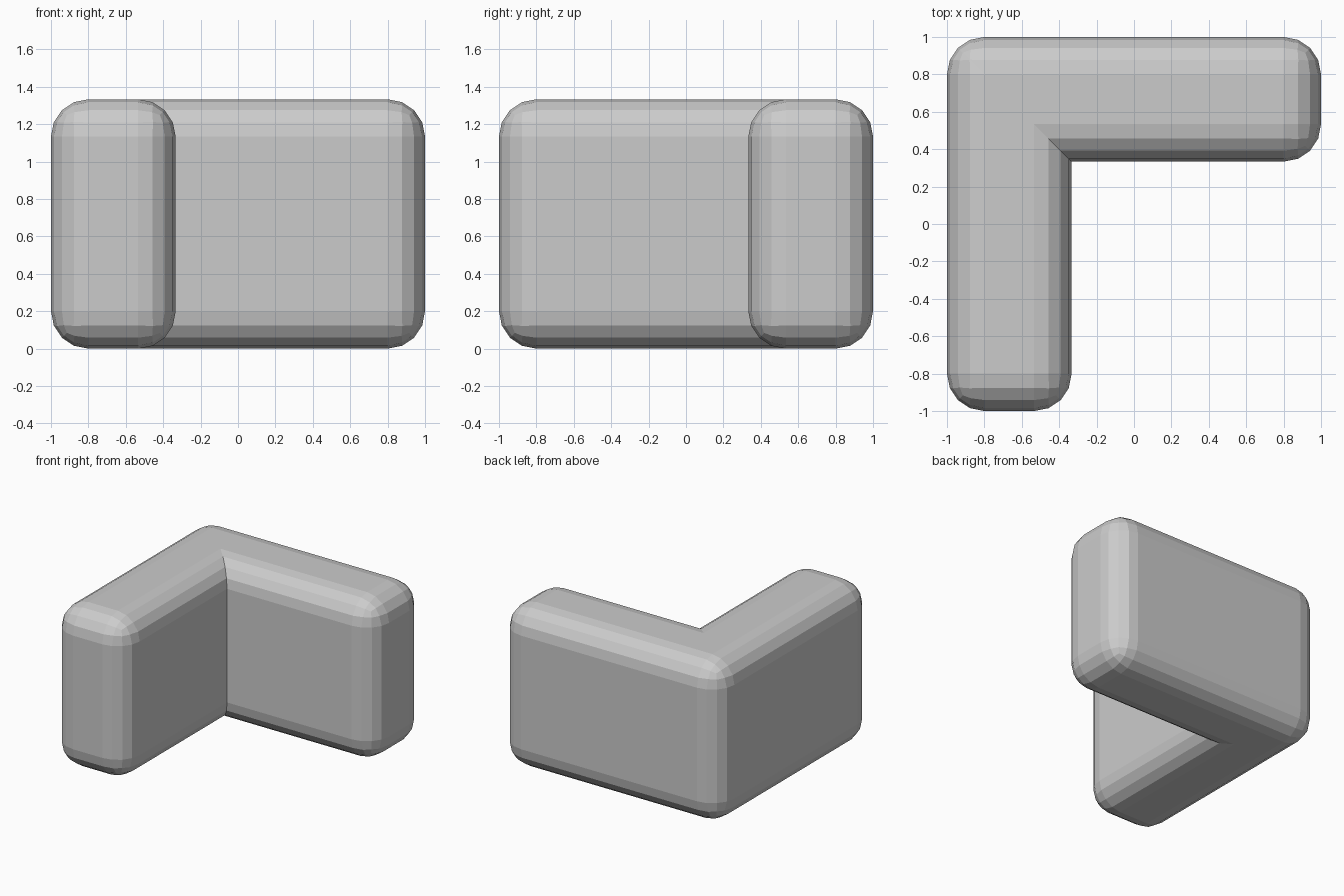
import bpy, bmesh
from mathutils import Matrix, Vector

if "Cube" in bpy.data.objects:
    bpy.data.objects.remove(bpy.data.objects["Cube"])

T = 2 / 3          # wall thickness
H = 4 / 3          # height
R = 0.2            # edge rounding

bm = bmesh.new()

# One arm: rounded box along the back
bmesh.ops.create_cube(bm, size=1, matrix=Matrix.Translation((0, 1 - T / 2, H / 2))
                      @ Matrix.Diagonal((2, T, H, 1)))
bmesh.ops.bevel(bm, geom=bm.edges[:], offset=R, offset_type='OFFSET', segments=4,
                profile=0.5, affect='EDGES', clamp_overlap=True)

# Mitre it on the diagonal plane x = -y
bmesh.ops.bisect_plane(bm, geom=bm.verts[:] + bm.edges[:] + bm.faces[:], dist=1e-5,
                       plane_co=(0, 0, 0), plane_no=Vector((1, 1, 0)).normalized(),
                       clear_inner=True)

# Second arm: reflection across the mitre, welded along the seam
copy = bmesh.ops.duplicate(bm, geom=bm.verts[:] + bm.edges[:] + bm.faces[:])["geom"]
for v in (g for g in copy if isinstance(g, bmesh.types.BMVert)):
    v.co = Vector((-v.co.y, -v.co.x, v.co.z))
bmesh.ops.reverse_faces(bm, faces=[g for g in copy if isinstance(g, bmesh.types.BMFace)])
bmesh.ops.remove_doubles(bm, verts=bm.verts[:], dist=1e-4)
bmesh.ops.recalc_face_normals(bm, faces=bm.faces[:])

mesh = bpy.data.meshes.new("corner_block")
bm.to_mesh(mesh)
bm.free()
bpy.context.collection.objects.link(bpy.data.objects.new("corner_block", mesh))
